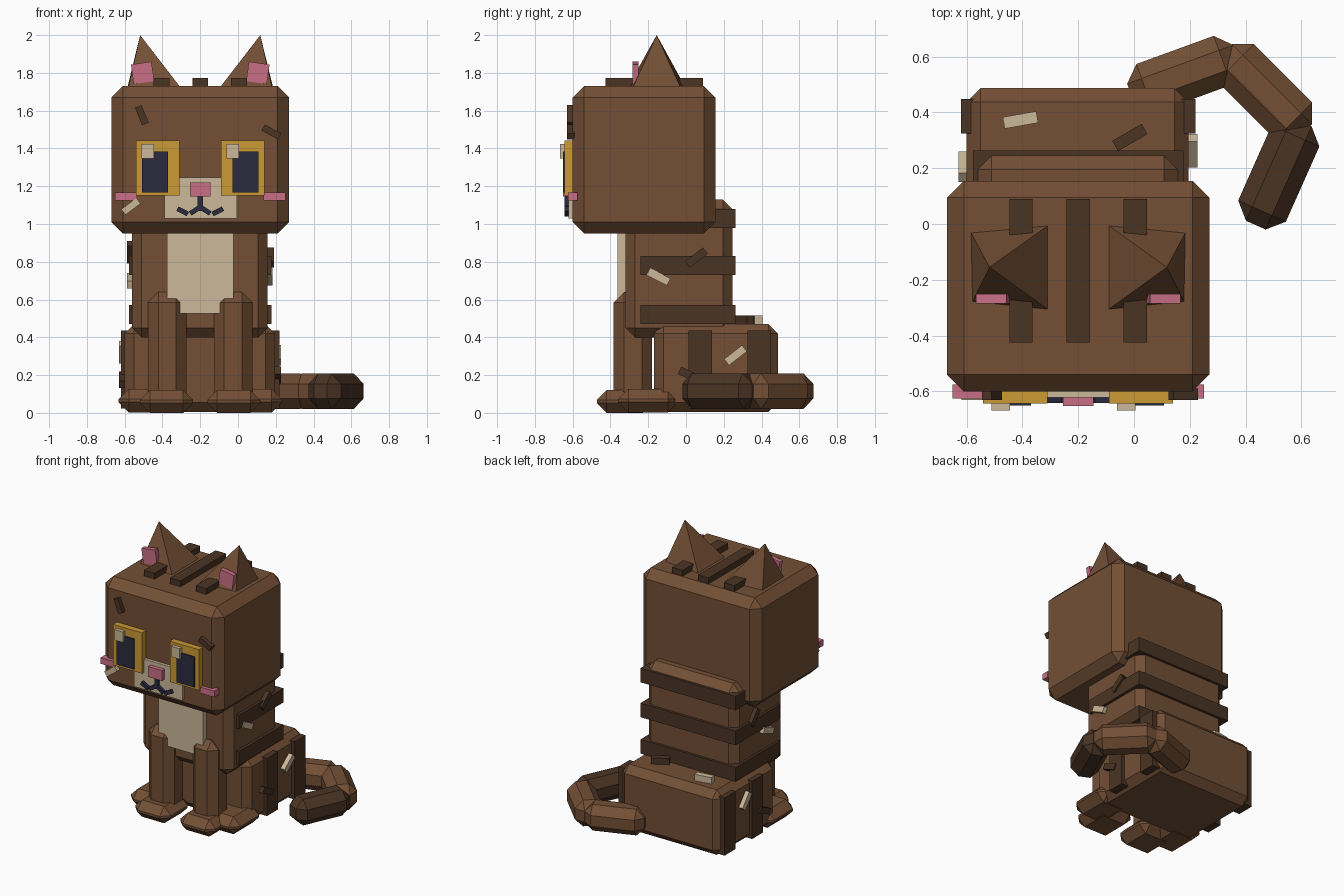
import bpy, bmesh
from math import radians

if "Cube" in bpy.data.objects:
    bpy.data.objects.remove(bpy.data.objects["Cube"])

CX = -0.20  # the cat's own mirror plane (the tail shifts the overall centre)


def material(name, hex_code):
    rgb = [int(hex_code[i:i + 2], 16) / 255 for i in (0, 2, 4)]
    lin = [c / 12.92 if c <= 0.04045 else ((c + 0.055) / 1.055) ** 2.4 for c in rgb]
    m = bpy.data.materials.new(name)
    m.diffuse_color = (*lin, 1)
    m.use_nodes = True
    m.node_tree.nodes["Principled BSDF"].inputs["Base Color"].default_value = m.diffuse_color
    return m


BROWN = material("brown fur", "734F35")
DARK = material("dark brown stripe", "4A3424")
CREAM = material("cream", "CBB99A")
PINK = material("pink", "C96F85")
AMBER = material("amber", "CC9A35")
NAVY = material("navy", "2B2B40")


def add(name, bm, mat, loc=(0, 0, 0), rot=(0, 0, 0)):
    bmesh.ops.recalc_face_normals(bm, faces=bm.faces)
    me = bpy.data.meshes.new(name)
    bm.to_mesh(me)
    bm.free()
    me.materials.append(mat)
    ob = bpy.data.objects.new(name, me)
    ob.location = loc
    ob.rotation_euler = [radians(a) for a in rot]
    bpy.context.collection.objects.link(ob)
    return ob


def box(name, loc, size, mat, bevel=0, rot=(0, 0, 0)):
    """Box by centre and size, with optional one-segment chamfer."""
    bm = bmesh.new()
    bmesh.ops.create_cube(bm, size=1)
    bmesh.ops.scale(bm, vec=size, verts=bm.verts)
    if bevel:
        bmesh.ops.bevel(bm, geom=bm.edges[:], offset=bevel, segments=1,
                        affect='EDGES', profile=0.5)
    return add(name, bm, mat, loc, rot)


def span(name, x, y, z, mat, bevel=0):
    """Box by its extents along each axis."""
    e = (x, y, z)
    return box(name, [(a + b) / 2 for a, b in e], [b - a for a, b in e], mat, bevel)


def ear(name, s):
    bm = bmesh.new()
    pts = [(0.385, -0.03, 1.725), (0.106, -0.004, 1.725),
           (0.106, -0.308, 1.725), (0.38, -0.28, 1.725), (0.318, -0.155, 2.0)]
    v = [bm.verts.new((CX + s * x, y, z)) for x, y, z in pts]
    bm.faces.new(v[:4])
    for i in range(4):
        bm.faces.new((v[i], v[(i + 1) % 4], v[4]))
    add(name, bm, BROWN)


# Main masses
span("head", (-0.67, 0.27), (-0.60, 0.155), (0.95, 1.73), BROWN, 0.06)
span("torso", (-0.56, 0.157), (-0.32, 0.245), (0.40, 1.13), BROWN, 0.05)
span("hips", (-0.60, 0.195), (-0.17, 0.487), (0.005, 0.47), BROWN, 0.05)
span("chest_patch", (-0.377, -0.024), (-0.362, -0.30), (0.525, 1.0), CREAM)

# Stripes wrapping the torso and hips
for z in (0.52, 0.78, 1.03):
    span("torso_stripe", (-0.577, 0.177), (-0.24, 0.263), (z - 0.05, z + 0.05), DARK)
for y in (0.075, 0.387):
    span("hip_stripe", (-0.62, 0.22), (y - 0.062, y + 0.062), (0.022, 0.435), DARK)

# Parts mirrored left and right
for s, side in ((-1, "left"), (1, "right")):
    box(f"{side}_front_leg", (CX + s * 0.174, -0.281, 0.345), (0.204, 0.204, 0.59), BROWN, 0.055)
    box(f"{side}_front_foot", (CX + s * 0.178, -0.325, 0.06), (0.28, 0.295, 0.12), BROWN, 0.052)
    box(f"{side}_rear_foot", (CX + s * 0.298, -0.20, 0.065), (0.27, 0.32, 0.125), BROWN, 0.055)
    ear(f"{side}_ear", s)
    box(f"{side}_inner_ear", (CX + s * 0.305, -0.268, 1.80), (0.11, 0.033, 0.105), PINK, 0, (0, s * 8, 0))
    # Eye layers; the highlight sits on the same side in both eyes
    ex = CX + s * 0.225
    box(f"{side}_eye", (ex, -0.61, 1.297), (0.231, 0.066, 0.292), AMBER)
    box(f"{side}_pupil", (CX + s * 0.239, -0.625, 1.276), (0.138, 0.052, 0.218), NAVY)
    box(f"{side}_eye_highlight", (ex - 0.053, -0.64, 1.385), (0.066, 0.056, 0.076), CREAM)
    box(f"{side}_cheek", (CX + s * 0.393, -0.60, 1.146), (0.115, 0.05, 0.044), PINK)
    # Mouth strokes
    box(f"{side}_mouth_inner", (CX + s * 0.026, -0.62, 1.073), (0.065, 0.045, 0.026), NAVY, 0, (0, s * 33, 0))
    box(f"{side}_mouth_outer", (CX + s * 0.093, -0.62, 1.067), (0.062, 0.045, 0.026), NAVY, 0, (0, -s * 28, 0))

# Muzzle, nose and mouth centre
span("muzzle", (-0.388, -0.006), (-0.622, -0.58), (1.03, 1.247), CREAM)
span("nose", (-0.255, -0.146), (-0.652, -0.60), (1.146, 1.22), PINK)
span("mouth_centre", (-0.214, -0.186), (-0.642, -0.60), (1.07, 1.15), NAVY)

# Stripes on top of the head
for x in (-0.205, 0, 0.205):
    span("crown_stripe", (CX + x - 0.042, CX + x + 0.042), (-0.425, 0.09), (1.70, 1.772), DARK)

# Tail: three chamfered blocks curling forward
for i, (x, y, a, mat) in enumerate(((0.179, 0.536, 20, BROWN), (0.468, 0.474, -45, BROWN),
                                    (0.519, 0.181, -114, DARK))):
    box(f"tail_segment_{i + 1}", (x, y, 0.115), (0.405, 0.187, 0.187), mat, 0.055, (0, 0, a))

# Fur flecks on the face (x, z, tilt)
for x, z, a, mat in ((-0.509, 1.576, -68, DARK), (0.177, 1.487, -28, DARK), (-0.567, 1.093, 37, CREAM)):
    box("face_fleck", (x, -0.61, z), (0.10, 0.042, 0.037), mat, 0, (0, -a, 0))

# Fur flecks on the sides (x, y, z, tilt)
for x, y, z, a, mat in ((0.165, -0.145, 0.72, -27, CREAM), (0.172, 0.055, 0.822, 38, DARK),
                        (0.21, 0.262, 0.305, 38, CREAM), (0.21, 0.02, 0.20, -25, DARK),
                        (-0.57, -0.10, 0.70, 20, CREAM), (-0.57, 0.05, 0.85, -50, DARK),
                        (-0.612, 0.205, 0.322, -50, CREAM), (-0.612, 0.0, 0.175, 25, DARK)):
    box("side_fleck", (x, y, z), (0.036, 0.12, 0.042), mat, 0, (a, 0, 0))

# Fur flecks on top of the hips (x, y, tilt)
for x, y, a, mat in ((-0.407, 0.373, 10, CREAM), (-0.015, 0.31, 30, DARK)):
    box("hip_top_fleck", (x, y, 0.49), (0.122, 0.042, 0.05), mat, 0, (0, 0, a))
